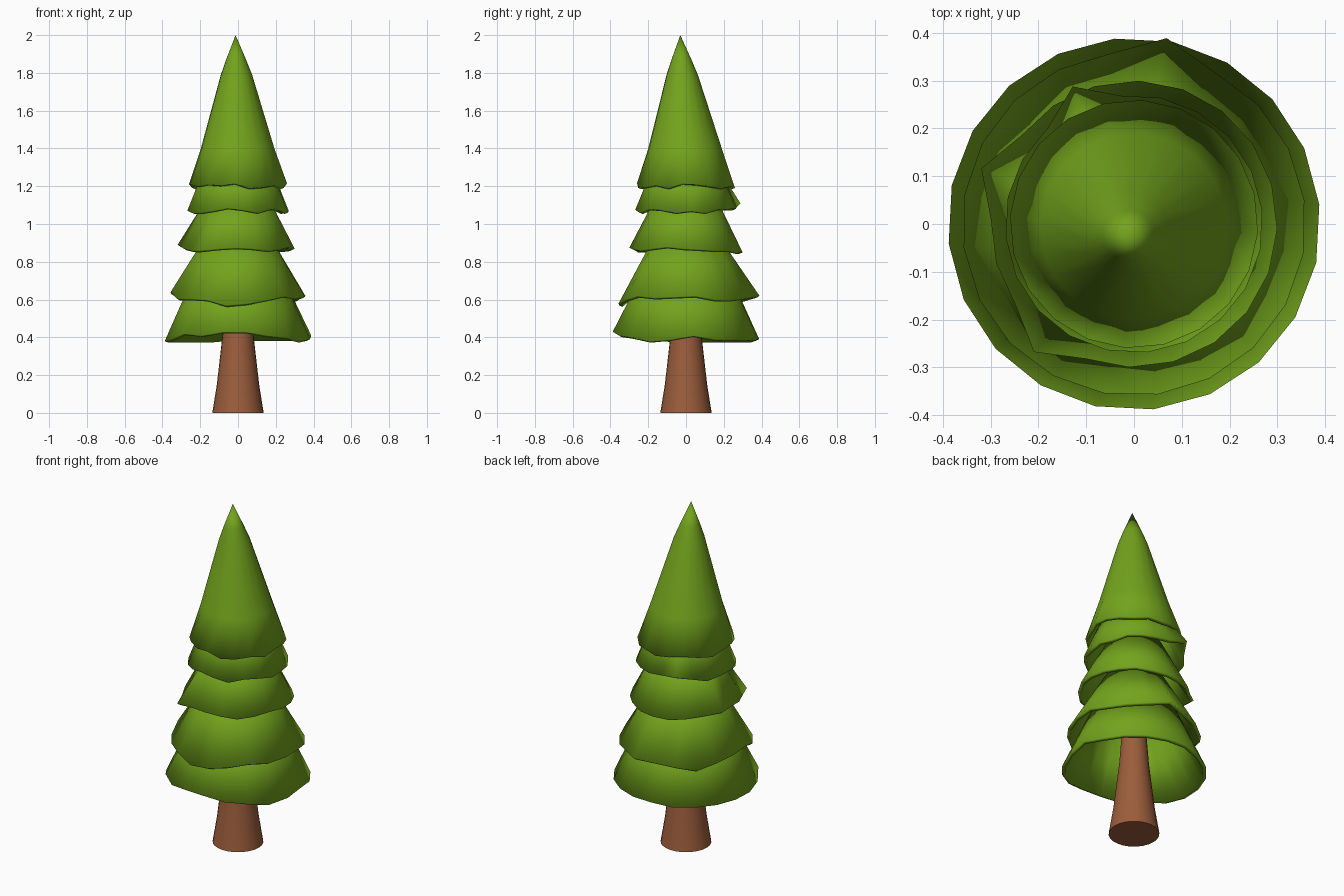
import bpy, bmesh, math

if "Cube" in bpy.data.objects:
    bpy.data.objects.remove(bpy.data.objects["Cube"])

SIDES = 20


def material(name, rgb):
    m = bpy.data.materials.new(name)
    m.diffuse_color = (*rgb, 1)
    m.use_nodes = True
    m.node_tree.nodes["Principled BSDF"].inputs["Base Color"].default_value = m.diffuse_color
    return m


GREEN = material("needles", (0.17, 0.37, 0.012))
BROWN = material("bark", (0.33, 0.11, 0.045))


def lathe(name, rings, mat, sides, start=0, waves=None, pulls=None, tip=None, cap=False):
    """Rings of (radius, z, centre x, centre y); the first ring may be wavy."""
    bm = bmesh.new()
    loops = []
    for i, (r, z, cx, cy) in enumerate(rings):
        loop = []
        for k in range(sides):
            a = math.radians(start + 360 * k / sides)
            rr, zz = r, z
            if i == 0 and waves:
                zz += waves[k] / 100
                rr = pulls.get(k, r)
            loop.append(bm.verts.new((cx + rr * math.cos(a), cy + rr * math.sin(a), zz)))
        loops.append(loop)
    for lo, hi in zip(loops, loops[1:]):
        for k in range(sides):
            n = (k + 1) % sides
            bm.faces.new((lo[k], lo[n], hi[n], hi[k]))
    if tip:
        t = bm.verts.new(tip)
        for k in range(sides):
            bm.faces.new((loops[-1][k], loops[-1][(k + 1) % sides], t))
    if cap:
        bm.faces.new(loops[0][::-1])
        bm.faces.new(loops[-1])
    me = bpy.data.meshes.new(name)
    bm.to_mesh(me)
    bm.free()
    ob = bpy.data.objects.new(name, me)
    bpy.context.collection.objects.link(ob)
    me.materials.append(mat)
    if not cap:
        s = ob.modifiers.new("thickness", "SOLIDIFY")
        s.thickness = 0.02
        s.offset = -1
    bpy.ops.object.select_all(action="DESELECT")
    ob.select_set(True)
    bpy.context.view_layer.objects.active = ob
    bpy.ops.object.shade_smooth_by_angle(angle=math.radians(35))
    return ob


# Flared trunk
lathe("trunk", [(0.136, 0, 0, 0), (0.112, 0.15, 0, 0), (0.08, 0.43, 0, 0), (0.06, 0.7, 0, 0)],
      BROWN, 24, cap=True)

# Lower branch skirts: rim radius, rim z, top radius, top z, start angle,
# rim waves in hundredths, and rim corners that stick out
skirts = [
    (0.39, 0.40, 0.235, 0.73, 6,
     [1, -1, -1, -1, -1, -1, -2, -2, -2, -2, -2, -1, 2, 1, 3, 3, 1, 0, -2, -1], {}),
    (0.36, 0.61, 0.15, 0.97, 8,
     [1, -1, -1, 0, 1, 0, -1, -3, 0, 2, 3, -0.5, -0.5, -1, -4, -3, -1, 1, 0, 0.5], {4: 0.395}),
    (0.30, 0.87, 0.15, 1.16, 16,
     [-0.5, -1, -1, -2, -2, -2, -1, 0, 2, 1, 0, -1, -1, 0, 0.5, 0, -1, 0, 1, 0],
     {8: 0.34, 12: 0.34}),
    (0.27, 1.07, 0.17, 1.32, 6,
     [0, -1, 1, 1, 1, 2, 4, 1, -1, 0, 0, -1, -1, 0, 1.5, 0.5, -1, 1, 0.5, -1], {6: 0.315}),
]
for i, (r0, z0, r1, z1, start, waves, pulls) in enumerate(skirts):
    lathe(f"branch_skirt_{i + 1}", [(r0, z0, 0, 0), (r1, z1, 0, 0)],
          GREEN, SIDES, start, waves, pulls)

# Leaning pointed crown
lathe("crown", [(0.26, 1.20, 0, 0), (0.195, 1.40, -0.002, -0.005),
                (0.083, 1.79, -0.008, -0.02), (0.053, 1.87, -0.01, -0.024)],
      GREEN, SIDES, 14,
      [1, 0, -1, 0, -1, 0, 1, 0, -1, 1, 1, 0, 1, 0.5, 1.5, -1, -0.5, 0.5, -1, 1.5],
      {}, tip=(-0.013, -0.03, 2.0))
